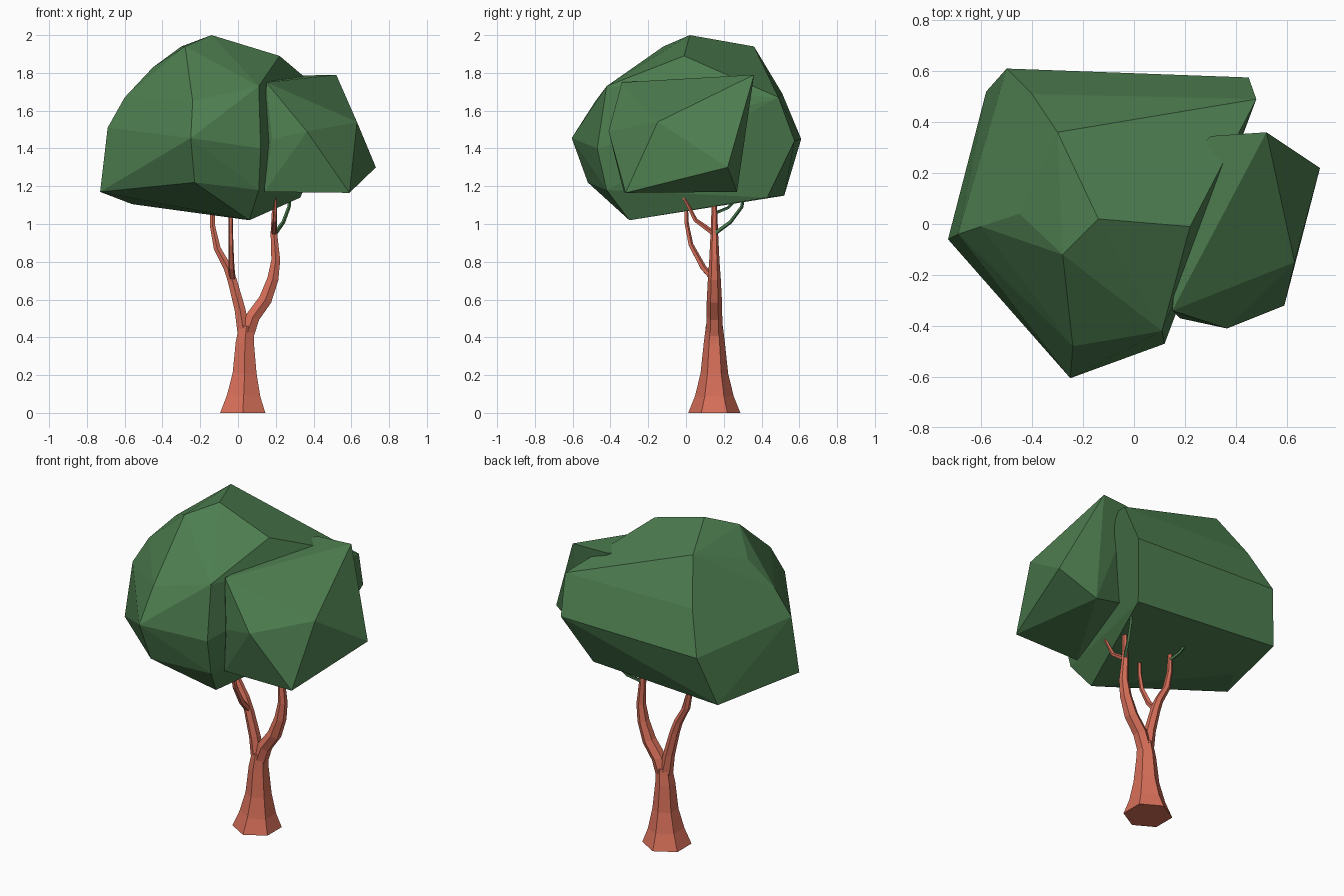
import bpy, bmesh, math
from mathutils import Vector


def material(name, color):
    m = bpy.data.materials.new(name)
    m.diffuse_color = (*color, 1)
    return m


BARK = material("bark", (0.68, 0.16, 0.10))
LEAF = material("leaf", (0.075, 0.21, 0.08))


def finish(name, bm, mat):
    bmesh.ops.recalc_face_normals(bm, faces=bm.faces)
    mesh = bpy.data.meshes.new(name)
    bm.to_mesh(mesh)
    bm.free()
    mesh.materials.append(mat)
    bpy.context.collection.objects.link(bpy.data.objects.new(name, mesh))


def limb(name, path, sides=6, mat=BARK):
    """Sweep a polygon along (x, y, z, radius) stations."""
    bm = bmesh.new()
    pts = [Vector(p[:3]) for p in path]
    rings = []
    for i, p in enumerate(pts):
        t = (pts[min(i + 1, len(pts) - 1)] - pts[max(i - 1, 0)]).normalized()
        if p.z == 0:
            t = Vector((0, 0, 1))
        v = (Vector((0, 1, 0)) - t * t.y).normalized()
        w = t.cross(v)
        angles = [2 * math.pi * k / sides for k in range(sides)]
        rings.append([bm.verts.new(p + path[i][3] * (v * math.cos(a) + w * math.sin(a)))
                      for a in angles])
    for a, b in zip(rings, rings[1:]):
        for k in range(sides):
            n = (k + 1) % sides
            bm.faces.new((a[k], a[n], b[n], b[k]))
    bm.faces.new(rings[0])
    bm.faces.new(rings[-1])
    finish(name, bm, mat)


def crown(name, corners):
    """Faceted foliage mass wrapped around its corner points."""
    bm = bmesh.new()
    for c in corners:
        bm.verts.new(c)
    bmesh.ops.convex_hull(bm, input=bm.verts[:])
    bmesh.ops.delete(bm, geom=[v for v in bm.verts if not v.link_faces], context='VERTS')
    bmesh.ops.dissolve_limit(bm, angle_limit=math.radians(4),
                             verts=bm.verts[:], edges=bm.edges[:])
    finish(name, bm, LEAF)


# Flared trunk and the two main limbs
limb("trunk", [(0.025, 0.15, 0, 0.138), (0.03, 0.15, 0.09, 0.102), (0.035, 0.15, 0.21, 0.073),
               (0.036, 0.15, 0.37, 0.056), (0.045, 0.15, 0.46, 0.045)])
limb("left_limb", [(0.035, 0.15, 0.40, 0.040), (0.01, 0.15, 0.55, 0.033),
                   (-0.03, 0.15, 0.70, 0.028), (-0.055, 0.15, 0.77, 0.025),
                   (-0.11, 0.15, 0.87, 0.021), (-0.135, 0.15, 0.99, 0.016),
                   (-0.135, 0.15, 1.12, 0.012)])
limb("right_limb", [(0.045, 0.15, 0.41, 0.044), (0.08, 0.15, 0.51, 0.042),
                    (0.145, 0.15, 0.60, 0.040), (0.185, 0.15, 0.71, 0.034),
                    (0.20, 0.15, 0.81, 0.027), (0.19, 0.15, 0.95, 0.020),
                    (0.195, 0.15, 1.18, 0.011)])

# Thin side branches
limb("left_branch", [(-0.03, 0.14, 0.715, 0.018), (-0.035, 0.09, 0.77, 0.017),
                     (-0.038, 0.025, 0.89, 0.014), (-0.038, 0.003, 1.0, 0.012),
                     (-0.04, 0.0, 1.12, 0.009)], 5)
limb("right_branch", [(0.19, 0.14, 0.955, 0.015), (0.195, 0.05, 1.02, 0.012),
                      (0.2, -0.012, 1.14, 0.008)], 5)

# Green twigs
limb("right_twig", [(0.2, 0.16, 0.955, 0.012), (0.24, 0.235, 1.01, 0.010),
                    (0.27, 0.295, 1.09, 0.009), (0.285, 0.32, 1.22, 0.006)], 4, LEAF)
limb("left_twig", [(-0.135, 0.16, 1.06, 0.009), (-0.15, 0.22, 1.085, 0.008),
                   (-0.16, 0.26, 1.12, 0.006)], 4, LEAF)

# Large foliage mass
crown("main_foliage", [
    (-0.14, 0.02, 2.0), (-0.28, -0.12, 1.94), (0.22, -0.01, 1.89), (-0.45, 0.04, 1.83),
    (-0.60, -0.01, 1.67), (-0.69, -0.04, 1.51), (-0.73, -0.06, 1.17), (-0.56, 0.2, 1.105),
    (-0.30, 0.36, 1.94), (-0.40, 0.51, 1.69), (-0.50, 0.61, 1.45), (-0.58, 0.52, 1.15),
    (0.48, 0.49, 1.67), (0.45, 0.575, 1.44), (0.33, 0.43, 1.14),
    (-0.24, -0.48, 1.65), (-0.25, -0.605, 1.455), (-0.23, -0.52, 1.22),
    (0.10, -0.18, 1.83), (0.11, -0.42, 1.73), (0.12, -0.47, 1.40),
    (0.11, -0.42, 1.18), (0.06, -0.30, 1.02)])

# Smaller foliage mass on the right
crown("side_foliage", [
    (0.52, 0.36, 1.79), (0.30, 0.345, 1.785), (0.205, 0.25, 1.77), (0.15, -0.34, 1.75),
    (0.63, -0.15, 1.54), (0.73, 0.22, 1.30), (0.59, -0.32, 1.165), (0.365, -0.41, 1.49),
    (0.18, -0.37, 1.45), (0.14, -0.33, 1.17), (0.50, 0.27, 1.17), (0.24, 0.22, 1.25)])
